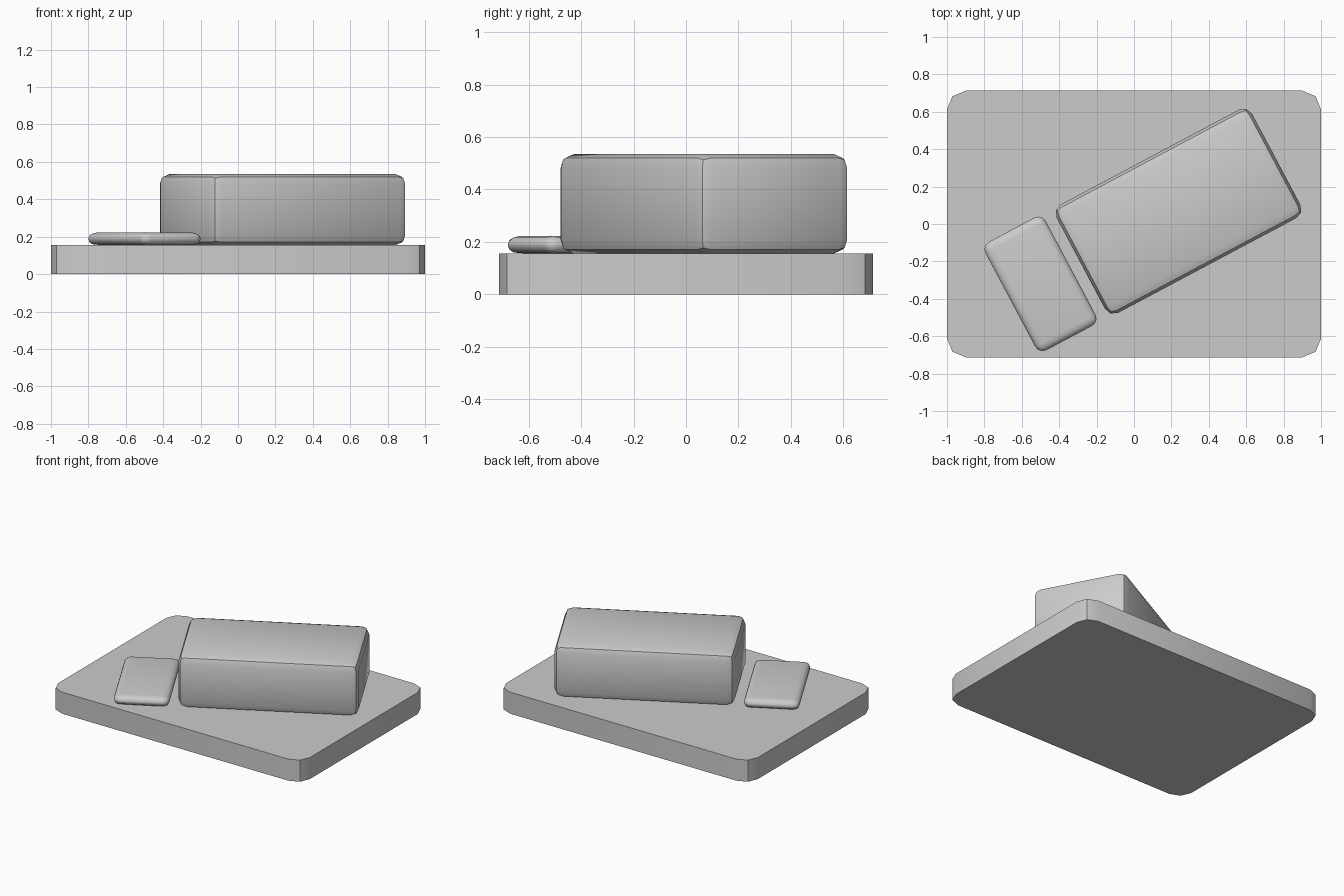
import bpy
import bmesh
import math
from mathutils import Matrix

cube = bpy.data.objects.get("Cube")
if cube:
    bpy.data.objects.remove(cube, do_unlink=True)

grey = bpy.data.materials.new("plain grey")
grey.use_nodes = True
color = (0.6, 0.6, 0.6, 1)
grey.diffuse_color = color
grey.node_tree.nodes["Principled BSDF"].inputs["Base Color"].default_value = color

BASE_TOP = 0.155
TURN = math.radians(28)


def rounded_box(name, size, center, turn, bevel, segments, upright_only=False,
                z_squash=1.0, foot_inset=0.0, smooth_angle=30):
    """Box with rounded edges, optionally squashed and drawn in at the foot."""
    bm = bmesh.new()
    bmesh.ops.create_cube(bm, size=1)
    bmesh.ops.scale(bm, vec=(size[0], size[1], size[2] / z_squash), verts=bm.verts)
    edges = [e for e in bm.edges
             if not upright_only or abs(e.verts[0].co.z - e.verts[1].co.z) > 0.01]
    bmesh.ops.bevel(bm, geom=edges, offset=bevel, segments=segments,
                    profile=0.5, affect='EDGES')
    bmesh.ops.scale(bm, vec=(1, 1, z_squash), verts=bm.verts)
    if foot_inset:
        for v in bm.verts:
            if v.co.z < -size[2] * 0.45:
                v.co.x -= math.copysign(foot_inset, v.co.x)
                v.co.y -= math.copysign(foot_inset, v.co.y)
    bm.transform(Matrix.Translation(center) @ Matrix.Rotation(turn, 4, 'Z'))
    bmesh.ops.recalc_face_normals(bm, faces=bm.faces)
    mesh = bpy.data.meshes.new(name)
    bm.to_mesh(mesh)
    bm.free()
    mesh.materials.append(grey)
    obj = bpy.data.objects.new(name, mesh)
    bpy.context.collection.objects.link(obj)
    bpy.ops.object.select_all(action='DESELECT')
    obj.select_set(True)
    bpy.context.view_layer.objects.active = obj
    bpy.ops.object.shade_smooth_by_angle(angle=math.radians(smooth_angle))
    return obj


# Slab with rounded upright corners
rounded_box("base_slab", (2, 1.425, BASE_TOP), (0, 0, BASE_TOP / 2), 0,
            0.1, 2, upright_only=True)

# Tall block, turned on the slab
rounded_box("large_block", (1.184, 0.656, 0.38), (0.238, 0.068, BASE_TOP + 0.19),
            TURN, 0.053, 2)

# Low cushion-like pad beside the block
rounded_box("low_pad", (0.365, 0.656, 0.067), (-0.5, -0.32, BASE_TOP + 0.0335),
            TURN, 0.045, 3, z_squash=0.67, foot_inset=0.02, smooth_angle=60)
